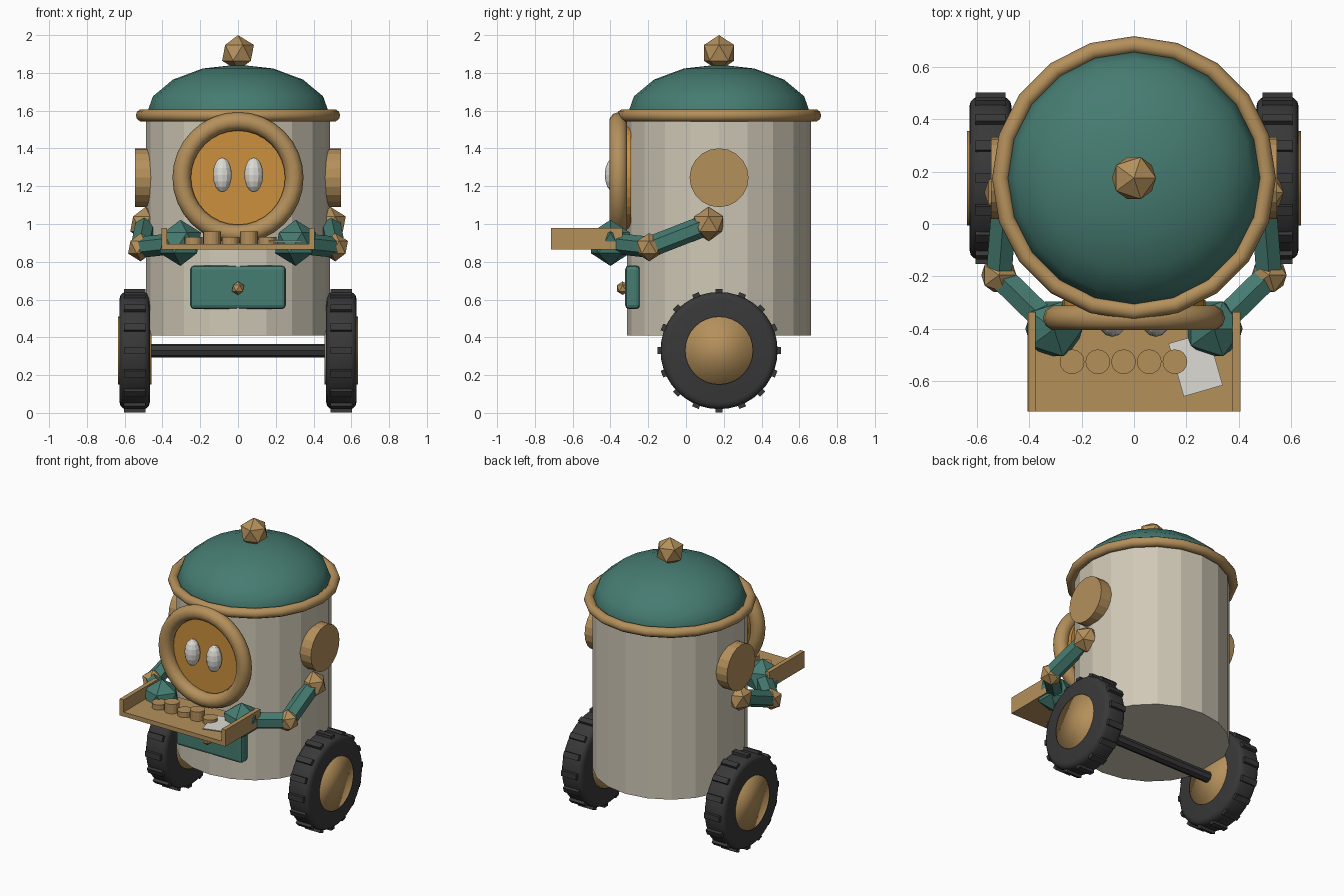
import bpy
from math import pi, sin, cos
from mathutils import Vector

cube = bpy.data.objects.get("Cube")
if cube:
    bpy.data.objects.remove(cube, do_unlink=True)


def material(name, r, g, b):
    m = bpy.data.materials.new(name)
    m.use_nodes = True
    m.diffuse_color = (r, g, b, 1)
    bsdf = next(n for n in m.node_tree.nodes if n.type == 'BSDF_PRINCIPLED')
    bsdf.inputs["Base Color"].default_value = (r, g, b, 1)
    return m


CREAM = material("cream", .63, .58, .47)
TEAL = material("teal", .06, .2, .165)
BRASS = material("brass", .46, .28, .105)
ORANGE = material("orange", .6, .28, .045)
WHITE = material("white", .73, .71, .66)
RUBBER = material("rubber", .04, .04, .04)

ops = bpy.ops.mesh
MID_Y = .175
ALONG_X = (0, pi / 2, 0)
ALONG_Y = (pi / 2, 0, 0)


def finish(name, mat, smooth=False):
    ob = bpy.context.object
    ob.name = ob.data.name = name
    ob.data.materials.append(mat)
    if smooth:
        bpy.ops.object.shade_smooth()
    return ob


def cylinder(name, mat, loc, r, depth, sides, rot=(0, 0, 0), smooth=False):
    ops.primitive_cylinder_add(vertices=sides, radius=r, depth=depth, location=loc, rotation=rot)
    return finish(name, mat, smooth)


def box(name, mat, loc, size, rot=(0, 0, 0)):
    ops.primitive_cube_add(size=1, location=loc, rotation=rot)
    bpy.context.object.scale = size
    bpy.ops.object.transform_apply(location=False, rotation=False, scale=True)
    return finish(name, mat)


def ball(name, mat, loc, r):
    ops.primitive_ico_sphere_add(subdivisions=1, radius=r, location=loc)
    return finish(name, mat)


def ring(name, mat, loc, major, minor, segments, rot=(0, 0, 0)):
    ops.primitive_torus_add(major_segments=segments, minor_segments=10, major_radius=major,
                            minor_radius=minor, location=loc, rotation=rot)
    return finish(name, mat, True)


def limb(name, a, b, r):
    a, b = Vector(a), Vector(b)
    rot = (b - a).to_track_quat('Z', 'Y').to_euler()
    return cylinder(name, TEAL, (a + b) / 2, r, (b - a).length, 6, rot)


def bevel(ob, width, segments):
    mod = ob.modifiers.new("bevel", 'BEVEL')
    mod.width, mod.segments = width, segments


# Body, domed lid, rim and top knob
cylinder("body", CREAM, (0, MID_Y, .985), .4875, 1.15, 20)
ops.primitive_uv_sphere_add(segments=20, ring_count=8, radius=1, location=(0, MID_Y, 1.572))
dome = finish("dome", TEAL, True)
dome.scale = (.4875, .4875, .272)
ring("dome_rim", BRASS, (0, MID_Y, 1.575), .508, .033, 20)
ball("top_knob", BRASS, (0, MID_Y, 1.906), .094)

# Face plate with its ring
cylinder("face_plate", ORANGE, (0, -.315, 1.245), .272, .05, 32, ALONG_Y)
ring("face_ring", BRASS, (0, -.358, 1.245), .298, .049, 32, ALONG_Y)

# Chest panel with a small pull
bevel(box("chest_panel", TEAL, (0, -.283, .665), (.506, .078, .23)), .02, 2)
ball("panel_pull", BRASS, (0, -.335, .66), .036)

# Tray, tokens and paper slip
box("tray_base", BRASS, (0, -.525, .88), (.81, .38, .03))
for i in range(5):
    h = .065 if i % 2 else .035
    cylinder(f"token_{i + 1}", BRASS, (-.236 + i * .098, -.525, .895 + h / 2), .047, h, 16)
box("paper_slip", WHITE, (.235, -.535, .909), (.155, .21, .006), (0, 0, .28))

# Axle
cylinder("axle", RUBBER, (0, MID_Y, .33), .036, 1.0, 8, ALONG_X)

# Paired parts
for side, s in (("left", 1), ("right", -1)):
    ops.primitive_uv_sphere_add(segments=12, ring_count=8, radius=1,
                                location=(s * .083, -.38, 1.26))
    finish(f"{side}_eye", WHITE).scale = (.05, .05, .092)
    cylinder(f"{side}_ear", BRASS, (s * .5, MID_Y, 1.245), .156, .09, 20, ALONG_X)
    box(f"{side}_tray_wall", BRASS, (s * .39, -.525, .922), (.03, .38, .115))

    # Arm
    shoulder, elbow, hand = (s * .49, .12, 1.0), (s * .515, -.195, .877), (s * .305, -.4, .9)
    ball(f"{side}_shoulder", BRASS, shoulder, .09)
    limb(f"{side}_upper_arm", shoulder, elbow, .056)
    ball(f"{side}_elbow", BRASS, elbow, .075)
    limb(f"{side}_forearm", elbow, hand, .056)
    ball(f"{side}_hand", TEAL, hand, .122)

    # Wheel with treads around it
    x = s * .547
    tyre = cylinder(f"{side}_tyre", RUBBER, (x, MID_Y, .33), .31, .16, 40, ALONG_X, True)
    bevel(tyre, .035, 3)
    cylinder(f"{side}_hub", BRASS, (x, MID_Y, .33), .18, .178, 32, ALONG_X, True)
    for k in range(16):
        a = k * pi / 8
        box(f"{side}_tread_{k + 1}", RUBBER,
            (x, MID_Y - .305 * sin(a), .33 + .305 * cos(a)), (.115, .038, .044), (a, 0, 0))
